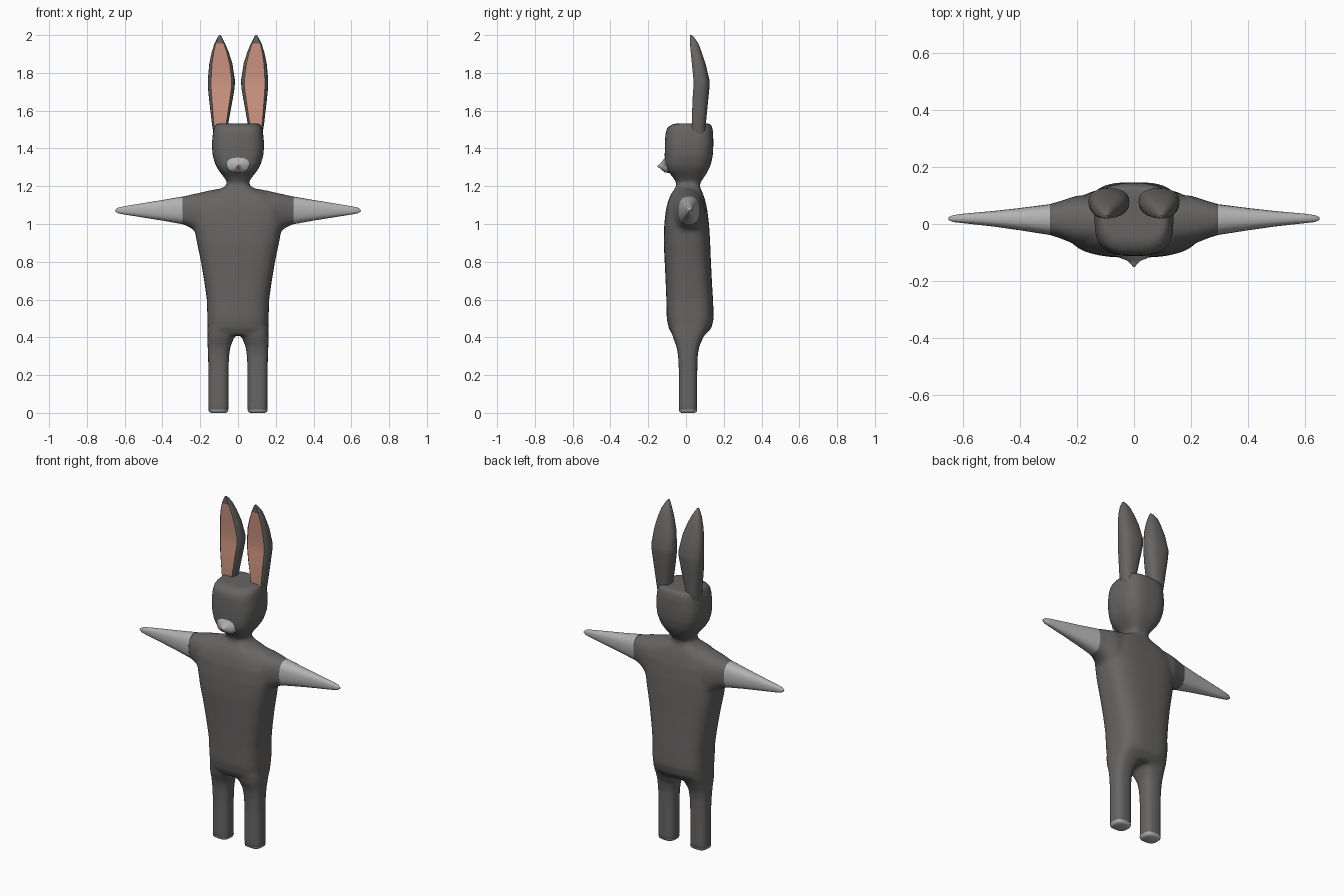
import bpy, bmesh, math


def material(name, rgb):
    m = bpy.data.materials.new(name)
    m.diffuse_color = (*rgb, 1)
    return m


DARK = material("dark grey fur", (0.135, 0.13, 0.127))
LIGHT = material("light grey fur", (0.45, 0.45, 0.45))
PINK = material("pink skin", (0.64, 0.31, 0.23))


def loft(bm, axis, sections, n=24, power=2.5, clip=1.0, sx=1):
    """Superellipse rings (t, a0, a1, b0, b1) along an axis; clip flattens the low-b side."""
    rings = []
    for t, a0, a1, b0, b1 in sections:
        ring = []
        for i in range(n):
            ang = 2 * math.pi * i / n
            c, s = (math.copysign(abs(f) ** (2 / power), f) for f in (math.cos(ang), math.sin(ang)))
            a = (a0 + a1) / 2 + (a1 - a0) / 2 * c
            b = b0 + (b1 - b0) * (max(s, -clip) + clip) / (1 + clip)
            x, y, z = {'x': (t, a, b), 'y': (a, t, b), 'z': (a, b, t)}[axis]
            ring.append(bm.verts.new((x * sx, y, z)))
        rings.append(ring)
    for r, q in zip(rings, rings[1:]):
        for i in range(n):
            j = (i + 1) % n
            bm.faces.new((r[i], r[j], q[j], q[i]))
    bm.faces.new(rings[0])
    bm.faces.new(rings[-1])


def finish(bm, name, mats, rule=None, angle=50):
    bmesh.ops.recalc_face_normals(bm, faces=bm.faces)
    if rule:
        for f in bm.faces:
            f.material_index = int(rule(f))
    me = bpy.data.meshes.new(name)
    bm.to_mesh(me)
    bm.free()
    for m in mats:
        me.materials.append(m)
    ob = bpy.data.objects.new(name, me)
    bpy.context.collection.objects.link(ob)
    bpy.ops.object.select_all(action='DESELECT')
    ob.select_set(True)
    bpy.context.view_layer.objects.active = ob
    bpy.ops.object.shade_smooth_by_angle(angle=math.radians(angle))
    return ob


# Body: torso, head, shoulders and legs fused into one smooth skin
body = bmesh.new()
trunk = [(0.41, 0.155, -0.07, 0.10), (0.45, 0.16, -0.092, 0.135), (0.50, 0.162, -0.102, 0.147),
         (0.60, 0.165, -0.104, 0.143), (0.70, 0.179, -0.108, 0.137), (0.80, 0.196, -0.113, 0.132),
         (0.90, 0.217, -0.118, 0.128), (1.00, 0.235, -0.115, 0.122), (1.08, 0.235, -0.106, 0.112),
         (1.13, 0.20, -0.092, 0.10), (1.165, 0.15, -0.075, 0.088), (1.19, 0.08, -0.056, 0.075),
         (1.215, 0.052, -0.05, 0.073), (1.25, 0.076, -0.07, 0.098), (1.28, 0.10, -0.10, 0.116),
         (1.31, 0.118, -0.111, 0.13), (1.36, 0.134, -0.113, 0.142), (1.42, 0.139, -0.112, 0.145),
         (1.48, 0.133, -0.109, 0.144), (1.51, 0.127, -0.10, 0.14), (1.525, 0.12, -0.08, 0.134),
         (1.532, 0.112, -0.055, 0.126)]
loft(body, 'z', [(z, -w, w, y0, y1) for z, w, y0, y1 in trunk], n=48, power=3.0)
shoulder = [(0.0, -0.08, 0.095, 0.90, 1.19), (0.10, -0.08, 0.095, 0.90, 1.188),
            (0.16, -0.08, 0.10, 0.90, 1.176), (0.20, -0.075, 0.10, 0.93, 1.166),
            (0.24, -0.058, 0.087, 0.972, 1.158), (0.27, -0.046, 0.077, 0.99, 1.151),
            (0.305, -0.038, 0.069, 1.0, 1.143)]
leg = [(0.008, 0.05, 0.157, -0.038, 0.06), (0.22, 0.05, 0.157, -0.038, 0.06),
       (0.30, 0.047, 0.159, -0.042, 0.062), (0.35, 0.04, 0.161, -0.05, 0.07),
       (0.40, 0.02, 0.162, -0.07, 0.092), (0.45, 0.0, 0.162, -0.08, 0.12)]
for s in (1, -1):
    loft(body, 'x', shoulder, sx=s)
    loft(body, 'z', leg, power=2.8, sx=s)
ob = finish(body, "body", [DARK])
mod = ob.modifiers.new("fuse", 'REMESH')
mod.mode = 'VOXEL'
mod.voxel_size = 0.011
mod.use_smooth_shade = True
mod = ob.modifiers.new("soften", 'SMOOTH')
mod.factor = 0.5
mod.iterations = 6

arm = [(0.295, -0.0385, 0.0695, 0.999, 1.145), (0.40, -0.022, 0.056, 1.018, 1.127),
       (0.50, -0.008, 0.045, 1.034, 1.111), (0.60, 0.003, 0.036, 1.05, 1.094),
       (0.635, 0.007, 0.031, 1.057, 1.087), (0.65, 0.014, 0.024, 1.067, 1.075)]
sole = [(0.0, 0.065, 0.142, -0.024, 0.046), (0.007, 0.053, 0.154, -0.035, 0.057),
        (0.018, 0.0505, 0.1565, -0.0375, 0.0595)]
ear = [(1.48, 0.06, 0.13, 0.035, 0.10), (1.53, 0.052, 0.138, 0.031, 0.105),
       (1.65, 0.03, 0.152, 0.034, 0.117), (1.72, 0.018, 0.159, 0.039, 0.124),
       (1.76, 0.016, 0.16, 0.04, 0.125), (1.85, 0.03, 0.152, 0.031, 0.103),
       (1.91, 0.049, 0.139, 0.025, 0.083), (1.955, 0.068, 0.125, 0.021, 0.066),
       (1.985, 0.083, 0.11, 0.02, 0.045), (2.0, 0.092, 0.1, 0.02, 0.03)]
for side, s in (("right", 1), ("left", -1)):
    # Pale forearms
    bm = bmesh.new()
    loft(bm, 'x', arm, sx=s)
    finish(bm, side + "_arm", [LIGHT])
    # Pale soles
    bm = bmesh.new()
    loft(bm, 'z', sole, power=2.8, sx=s)
    finish(bm, side + "_sole", [LIGHT])
    # Ears with a flat pink front
    bm = bmesh.new()
    loft(bm, 'z', ear, clip=0.757, sx=s)
    finish(bm, side + "_ear", [DARK, PINK],
           lambda f: f.normal.y < -0.85 and f.calc_center_median().z < 1.955, angle=35)

# Muzzle with a small pink nose tip
bm = bmesh.new()
loft(bm, 'y', [(-0.08, -0.062, 0.062, 1.27, 1.356), (-0.112, -0.06, 0.06, 1.272, 1.352),
               (-0.121, -0.045, 0.045, 1.28, 1.338), (-0.129, -0.022, 0.022, 1.287, 1.326),
               (-0.14, -0.011, 0.011, 1.296, 1.317), (-0.15, -0.004, 0.004, 1.302, 1.31)], n=16)
finish(bm, "muzzle", [LIGHT, PINK], lambda f: f.calc_center_median().y < -0.142)
